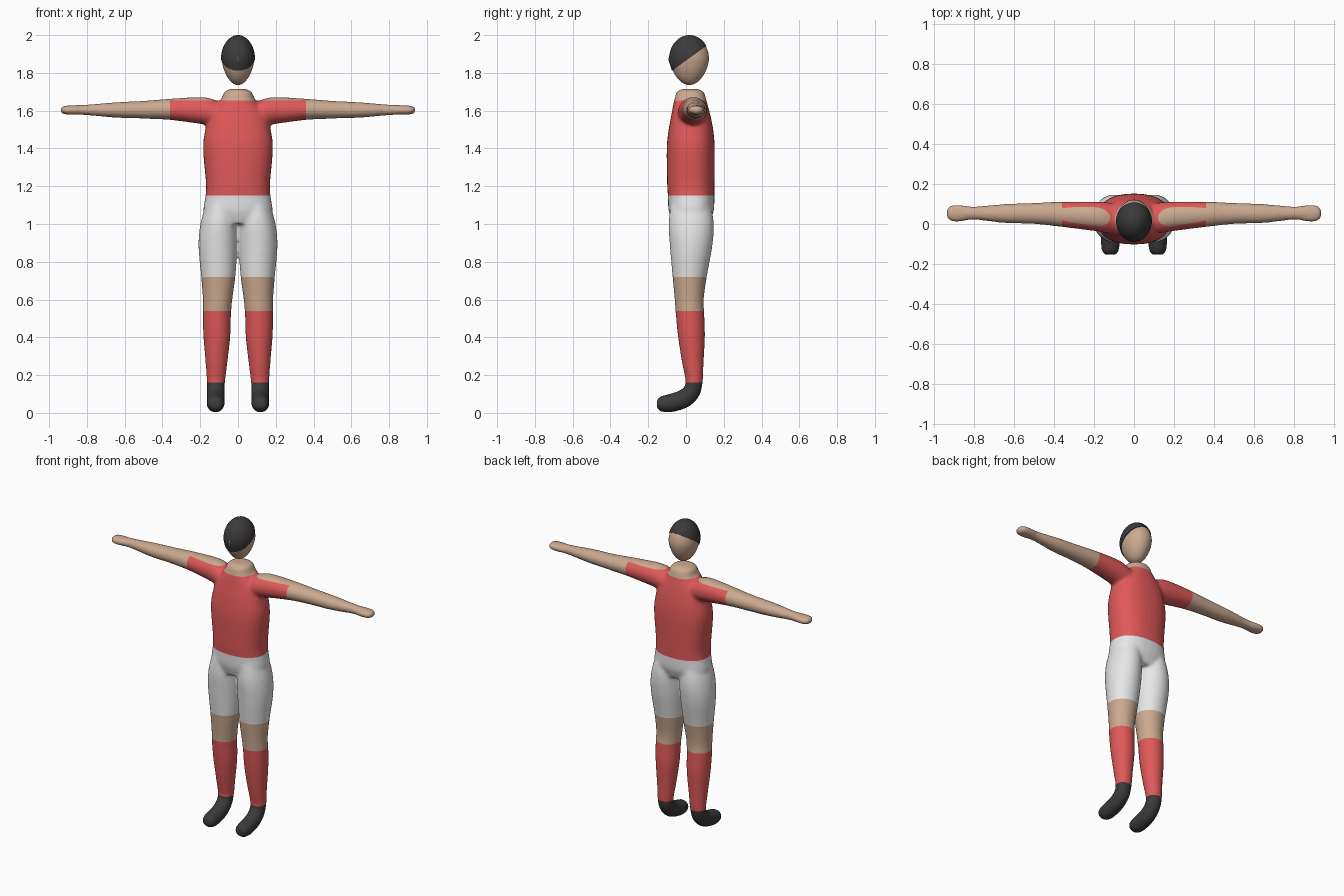
import bpy, bmesh, math
from mathutils import Vector

cube = bpy.data.objects.get("Cube")
if cube:
    bpy.data.objects.remove(cube, do_unlink=True)


def make_material(name, colour):
    mat = bpy.data.materials.new(name)
    mat.use_nodes = True
    mat.diffuse_color = (*colour, 1)
    bsdf = next(n for n in mat.node_tree.nodes if n.type == 'BSDF_PRINCIPLED')
    bsdf.inputs["Base Color"].default_value = (*colour, 1)
    bsdf.inputs["Roughness"].default_value = 0.8
    return mat


skin = make_material("skin", (0.6, 0.4, 0.28))
red = make_material("red cloth", (0.75, 0.1, 0.1))
white = make_material("white cloth", (0.8, 0.8, 0.8))
dark = make_material("dark hair and shoes", (0.045, 0.042, 0.042))
SKIN, RED, WHITE, DARK = range(4)


def smooth_rings(rings, steps=5):
    """Catmull-Rom interpolation between the given rings."""
    ends = [rings[0]] + rings + [rings[-1]]
    result = []
    for p, q, r, s in zip(ends, ends[1:], ends[2:], ends[3:]):
        for i in range(steps):
            t = i / steps
            result.append([
                b + t * (c - a) / 2
                + t * t * (a - 2.5 * b + 2 * c - d / 2)
                + t ** 3 * (1.5 * (b - c) + (d - a) / 2)
                for a, b, c, d in zip(p, q, r, s)])
    return result + [rings[-1]]


def loft(bm, rings, place, power=1.0, sides=32):
    """Skin rings (u0, v0, u1, v1, side0, side1): a diameter and a width."""
    loops = []
    for u0, v0, u1, v1, s0, s1 in smooth_rings(rings):
        loop = []
        for i in range(sides):
            angle = math.tau * i / sides
            c, s = math.cos(angle), math.sin(angle)
            c = math.copysign(abs(c) ** power, c) / 2
            s = math.copysign(abs(s) ** power, s) / 2
            loop.append(bm.verts.new(place(
                (u0 + u1) / 2 + c * (u1 - u0),
                (v0 + v1) / 2 + c * (v1 - v0),
                (s0 + s1) / 2 + s * (s1 - s0))))
        loops.append(loop)
    faces = [bm.faces.new(loops[0]), bm.faces.new(loops[-1])]
    for low, high in zip(loops, loops[1:]):
        for i in range(sides):
            j = (i + 1) % sides
            faces.append(bm.faces.new((low[i], low[j], high[j], high[i])))
    bmesh.ops.recalc_face_normals(bm, faces=faces)


def add_object(name, bm, materials):
    mesh = bpy.data.meshes.new(name)
    bm.to_mesh(mesh)
    bm.free()
    for mat in materials:
        mesh.materials.append(mat)
    for poly in mesh.polygons:
        poly.use_smooth = True
    obj = bpy.data.objects.new(name, mesh)
    bpy.context.collection.objects.link(obj)
    return obj


def cut(bm, point, normal, **options):
    bmesh.ops.bisect_plane(bm, geom=bm.verts[:] + bm.edges[:] + bm.faces[:],
                           plane_co=point, plane_no=normal, **options)


# Torso and neck: height, half width, front, back
torso = [(1.0, .16, -.07, .12), (1.07, .183, -.092, .147),
         (1.15, .172, -.096, .15), (1.22, .17, -.1, .151),
         (1.4, .185, -.102, .152), (1.5, .173, -.092, .144),
         (1.58, .15, -.077, .128), (1.64, .105, -.066, .112),
         (1.67, .085, -.058, .104), (1.7, .072, -.048, .093),
         (1.715, .04, -.02, .06)]
# Leg and foot: front y, z, back y, z, inner x, outer x
leg = [(-.08, 1.12, .13, 1.12, .01, .165), (-.092, 1, .147, 1, .003, .199),
       (-.085, .88, .139, .88, .003, .209), (-.071, .72, .11, .72, .014, .195),
       (-.06, .6, .094, .6, .03, .186), (-.054, .52, .097, .52, .037, .187),
       (-.042, .4, .1, .4, .041, .183), (-.02, .26, .093, .26, .057, .171),
       (-.002, .165, .087, .15, .069, .165), (-.02, .128, .066, .083, .071, .164),
       (-.06, .109, .01, .03, .071, .165), (-.105, .096, -.075, .004, .071, .166),
       (-.138, .086, -.128, .006, .076, .161), (-.155, .066, -.153, .022, .09, .147)]
# Arm and hand: x, bottom, top, front y, back y
arm = [(.08, 1.53, 1.635, -.03, .1), (.13, 1.52, 1.66, -.045, .108),
       (.2, 1.53, 1.672, -.035, .112), (.36, 1.551, 1.663, -.015, .112),
       (.5, 1.558, 1.652, 0, .106), (.65, 1.563, 1.644, .005, .1),
       (.8, 1.576, 1.632, .021, .088), (.88, 1.578, 1.628, .01, .097),
       (.92, 1.581, 1.626, .015, .092), (.938, 1.592, 1.616, .033, .075)]

# Body: lofted parts fused into one soft skin
bm = bmesh.new()
loft(bm, [(y0, z, y1, z, -w, w) for z, w, y0, y1 in torso],
     lambda u, v, s: (s, u, v), power=0.85)
for side in (1, -1):
    loft(bm, leg, lambda u, v, s: (side * s, u, v))
    loft(bm, [(x, z0, x, z1, y0, y1) for x, z0, z1, y0, y1 in arm],
         lambda u, v, s: (side * u, s, v))
body = add_object("body", bm, [skin, red, white, dark])
remesh = body.modifiers.new("fuse", 'REMESH')
remesh.mode = 'VOXEL'
remesh.voxel_size = 0.009
soften = body.modifiers.new("soften", 'SMOOTH')
soften.factor = 0.5
soften.iterations = 8
fused = bpy.data.meshes.new_from_object(
    body.evaluated_get(bpy.context.evaluated_depsgraph_get()))
body.modifiers.clear()

# Clothing borders cut cleanly, then coloured by height and reach
SHOE, SOCK, SHORTS, WAIST, COLLAR, SLEEVE = .16, .54, .72, 1.15, 1.655, .36
bm = bmesh.new()
bm.from_mesh(fused)
for level in (SHOE, SOCK, SHORTS, WAIST, COLLAR):
    cut(bm, (0, 0, level), (0, 0, 1))
for x in (SLEEVE, -SLEEVE):
    cut(bm, (x, 0, 0), (1, 0, 0))
for face in bm.faces:
    centre = face.calc_center_median()
    bands = [(SHOE, DARK), (SOCK, RED), (SHORTS, SKIN), (WAIST, WHITE), (COLLAR, RED)]
    face.material_index = next((m for top, m in bands if centre.z < top), SKIN)
    if abs(centre.x) > SLEEVE:
        face.material_index = SKIN
    face.smooth = True
bm.to_mesh(body.data)
bm.free()
if not body.data.materials:
    for mat in (skin, red, white, dark):
        body.data.materials.append(mat)


# Head: an egg narrowing to the chin
def egg(grow=0.0):
    shape = bmesh.new()
    bmesh.ops.create_uvsphere(shape, u_segments=40, v_segments=28, radius=1)
    for v in shape.verts:
        taper = 1 + 0.13 * min(v.co.z, 0)
        v.co = Vector((v.co.x * taper * (.086 + grow),
                       .018 + v.co.y * taper * (.104 + grow),
                       1.873 + v.co.z * ((.123 if v.co.z > 0 else .137) + grow)))
    return shape


add_object("head", egg(), [skin])

# Hair: a slightly larger shell above a sloping hairline
bm = egg(0.004)
cut(bm, (0, -.08, 1.807), (0, -.145, .2), clear_inner=True)
bmesh.ops.holes_fill(bm, edges=[e for e in bm.edges if e.is_boundary])
hair = add_object("hair", bm, [dark])
for poly in hair.data.polygons:
    poly.use_smooth = len(poly.vertices) < 5

# Thin skin ridge showing through the front of the hair
bm = bmesh.new()
bmesh.ops.create_uvsphere(bm, u_segments=12, v_segments=8, radius=1)
for v in bm.verts:
    v.co = Vector((v.co.x * .004, -.086 + v.co.y * .006, 1.872 + v.co.z * .022))
add_object("nose_ridge", bm, [skin])
